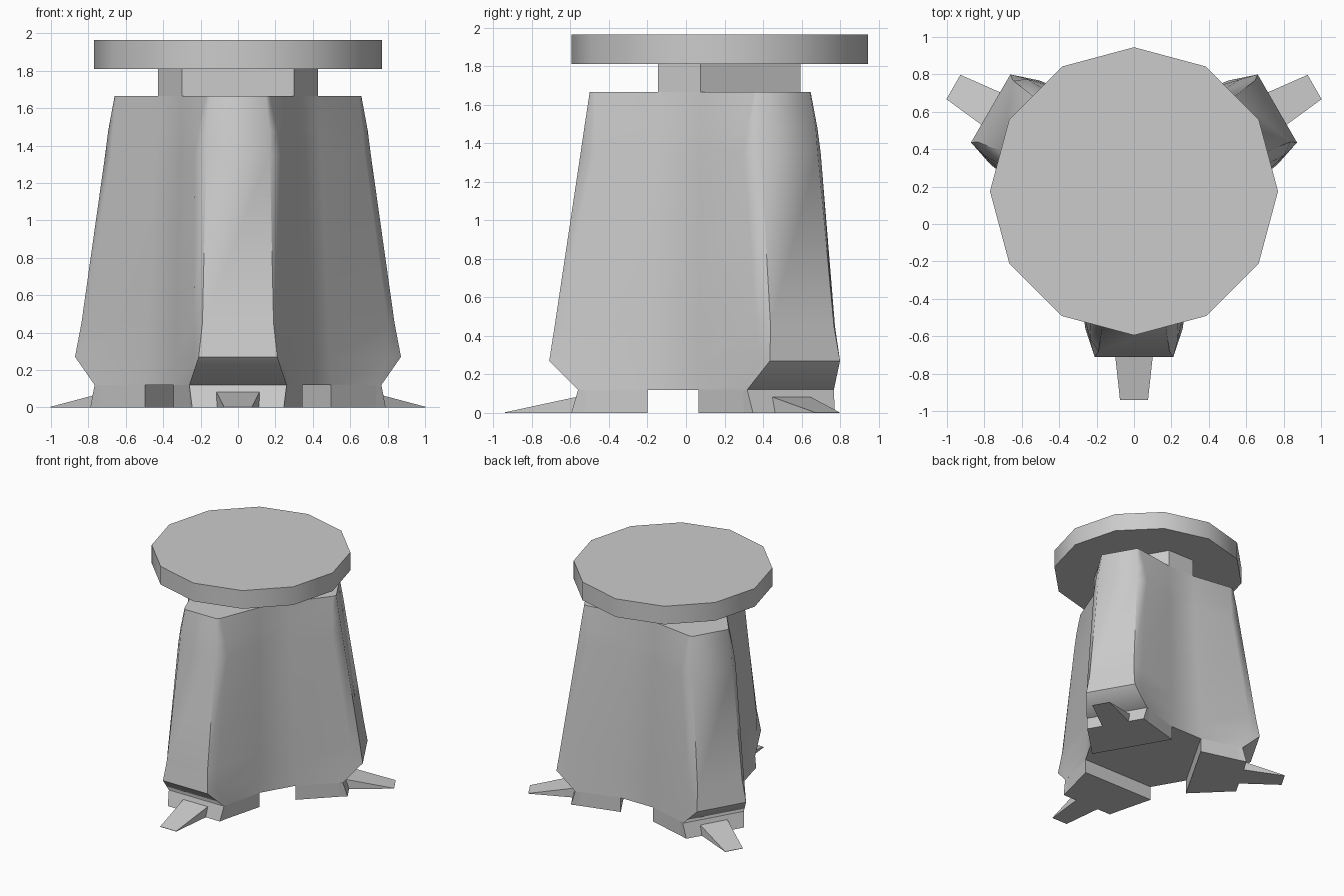
import bpy, bmesh, math
from mathutils import Vector

cube = bpy.data.objects.get("Cube")
if cube:
    bpy.data.objects.remove(cube)

CENTRE_Y = 0.175                      # axis of the three-fold layout
LEG_ANGLES = [0, 120, 240]            # turn from the front leg

grey = bpy.data.materials.new("plain_grey")
grey.use_nodes = True
colour = (0.6, 0.6, 0.6, 1)
grey.diffuse_color = colour
grey.node_tree.nodes["Principled BSDF"].inputs["Base Color"].default_value = colour


def place(x, out, z, turn):
    """Point given across a leg (x) and outward along it (out)."""
    a = math.radians(turn)
    return Vector((x * math.cos(a) + out * math.sin(a),
                   CENTRE_Y + x * math.sin(a) - out * math.cos(a), z))


def loft(name, rings, smooth=None):
    """Join equal rings of points and close both ends."""
    bm = bmesh.new()
    loops = [[bm.verts.new(p) for p in ring] for ring in rings]
    n = len(loops[0])
    for low, high in zip(loops, loops[1:]):
        for i in range(n):
            j = (i + 1) % n
            bm.faces.new((low[i], low[j], high[j], high[i]))
    bm.faces.new(loops[0][::-1])
    bm.faces.new(loops[-1])
    bmesh.ops.recalc_face_normals(bm, faces=bm.faces)
    mesh = bpy.data.meshes.new(name)
    bm.to_mesh(mesh)
    bm.free()
    mesh.materials.append(grey)
    obj = bpy.data.objects.new(name, mesh)
    bpy.context.collection.objects.link(obj)
    if smooth:
        bpy.ops.object.select_all(action='DESELECT')
        obj.select_set(True)
        bpy.context.view_layer.objects.active = obj
        bpy.ops.object.shade_smooth_by_angle(angle=math.radians(smooth))
    return obj


def lobe(z, inner, side, outer, turn):
    """One leg's share of a cross-section, mirrored about its middle."""
    half = [inner, side, outer]
    pts = [(-x, r) for x, r in half] + half[::-1]
    return [place(x, r, z, turn) for x, r in pts]


# Body: three-lobed column; rows are height, wall corner, chamfer, leg corner
rows = [
    (0.12, (0.345, 0.375), (0.265, 0.70), (0.26, 0.735)),
    (0.27, (0.34, 0.37), (0.235, 0.80), (0.21, 0.885)),
    (0.45, (0.335, 0.365), (0.235, 0.79), (0.19, 0.857)),
    (1.35, (0.31, 0.33), (0.23, 0.65), (0.17, 0.722)),
    (1.48, (0.305, 0.325), (0.21, 0.65), (0.17, 0.703)),
    (1.665, (0.30, 0.32), (0.17, 0.65), (0.15, 0.675)),
]
loft("body", [[p for t in LEG_ANGLES for p in lobe(*row, t)] for row in rows], 52)

# Neck: six-sided block between body and top plate
loft("neck", [[place(x, 0.32, z, t) for t in LEG_ANGLES for x in (-0.30, 0.30)]
              for z in (1.66, 1.815)])

# Top plate: twelve-sided disc
loft("top_plate", [[place(0, 0.77, z, 30 * i) for i in range(12)]
                   for z in (1.81, 1.965)], 35)

for name, turn in zip(("front", "back_left", "back_right"), LEG_ANGLES):
    # Foot block under each lobe
    loft(name + "_foot", [
        lobe(0.0, (0.345, 0.375), (0.26, 0.70), (0.245, 0.77), turn),
        lobe(0.121, (0.345, 0.375), (0.265, 0.70), (0.26, 0.735), turn)])
    # Wedge-shaped toe
    loft(name + "_toe", [
        [place(x, r, z, turn) for x, r, z in
         ((-w, 0.72, 0), (w, 0.72, 0), (w, 0.72, 0.088), (-w, 0.72, 0.088))]
        if w > 0.1 else
        [place(x, 1.115, z, turn) for x, z in
         ((-w, 0), (w, 0), (w, 0.003), (-w, 0.003))]
        for w in (0.118, 0.075)])
